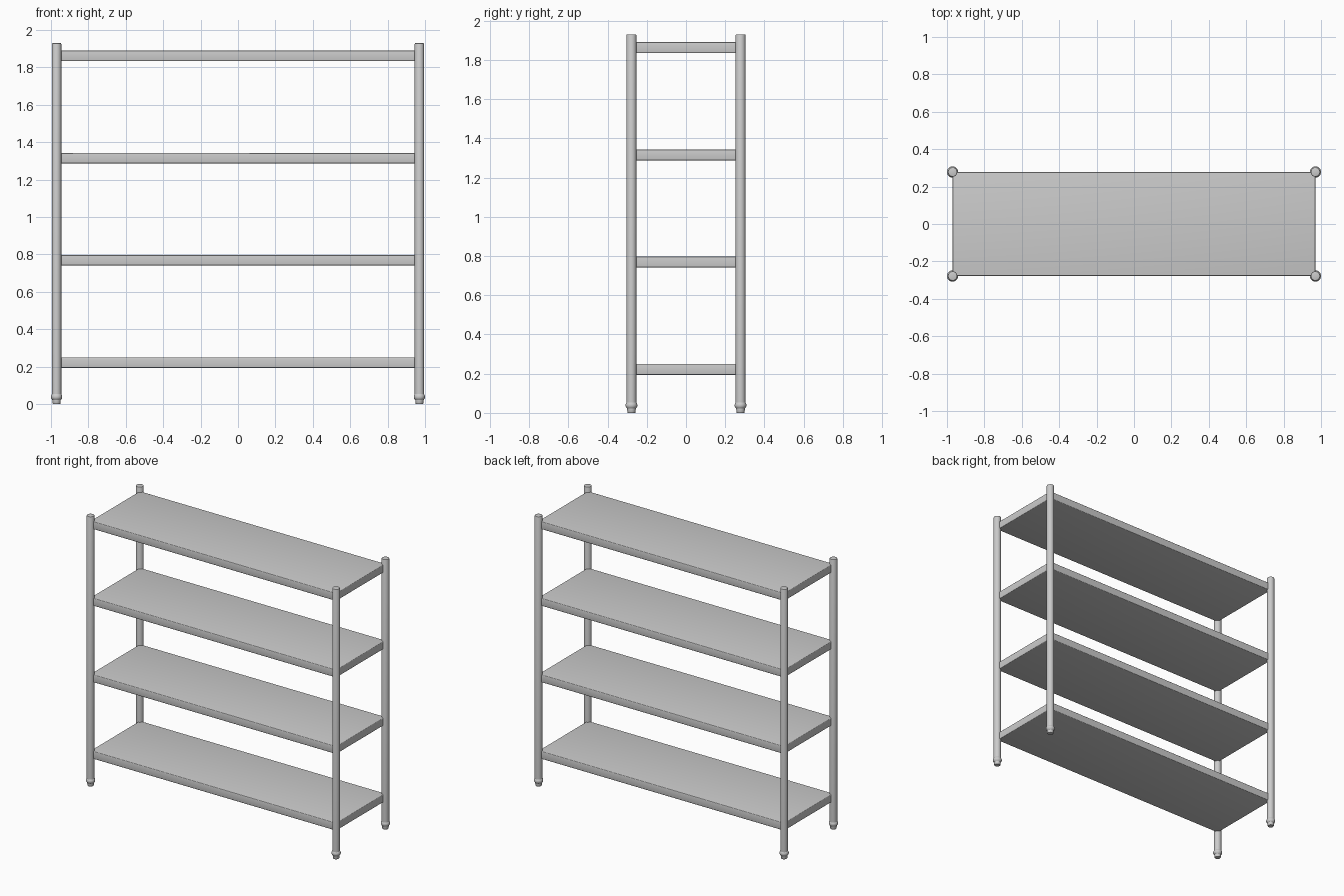
import bpy, bmesh, math

if "Cube" in bpy.data.objects:
    bpy.data.objects.remove(bpy.data.objects["Cube"])

POST_X, POST_Y = 0.97, 0.278
HEIGHT = 1.93
SHELF_TOPS = [0.25, 0.797, 1.343, 1.89]
SHELF_THICK = 0.056


def finish(name, bm, angle=35):
    bmesh.ops.recalc_face_normals(bm, faces=bm.faces[:])
    mesh = bpy.data.meshes.new(name)
    bm.to_mesh(mesh)
    bm.free()
    ob = bpy.data.objects.new(name, mesh)
    bpy.context.collection.objects.link(ob)
    bpy.ops.object.select_all(action='DESELECT')
    ob.select_set(True)
    bpy.context.view_layer.objects.active = ob
    bpy.ops.object.shade_smooth_by_angle(angle=math.radians(angle))
    return ob


def lathe(name, profile, x, y, sides=32):
    """Closed turned solid from (radius, z) points."""
    bm = bmesh.new()
    rings = [[bm.verts.new((x + r * math.cos(2 * math.pi * i / sides),
                            y + r * math.sin(2 * math.pi * i / sides), z))
              for i in range(sides)] for r, z in profile]
    for a, b in zip(rings, rings[1:]):
        for i in range(sides):
            j = (i + 1) % sides
            bm.faces.new((a[i], a[j], b[j], b[i]))
    bm.faces.new(rings[0])
    bm.faces.new(rings[-1])
    return finish(name, bm)


def shelf(name, top):
    """Closed shelf panel with softened edges."""
    bm = bmesh.new()
    bmesh.ops.create_cube(bm, size=1)
    for v in bm.verts:
        v.co.x *= 2 * POST_X
        v.co.y *= 2 * POST_Y
        v.co.z = v.co.z * SHELF_THICK + top - SHELF_THICK / 2
    edges = [e for e in bm.edges if abs(e.verts[0].co.z - e.verts[1].co.z) < 1e-5]
    bmesh.ops.bevel(bm, geom=edges, offset=0.006, segments=3, profile=0.5,
                    affect='EDGES')
    return finish(name, bm)


# Tube posts with a softened top, and stepped adjustable feet
post_profile = [(0.025, 0.05), (0.025, HEIGHT - 0.004),
                (0.0238, HEIGHT - 0.001), (0.021, HEIGHT)]
foot_profile = [(0.019, 0), (0.021, 0.003), (0.022, 0.022), (0.028, 0.029),
                (0.030, 0.035), (0.030, 0.042), (0.028, 0.048), (0.025, 0.053)]
for side, sx in (("left", -1), ("right", 1)):
    for end, sy in (("front", -1), ("back", 1)):
        lathe(f"{end}_{side}_post", post_profile, sx * POST_X, sy * POST_Y)
        lathe(f"{end}_{side}_foot", foot_profile, sx * POST_X, sy * POST_Y)

# Four evenly spaced shelves
for n, top in enumerate(SHELF_TOPS, 1):
    shelf(f"shelf_{n}", top)
